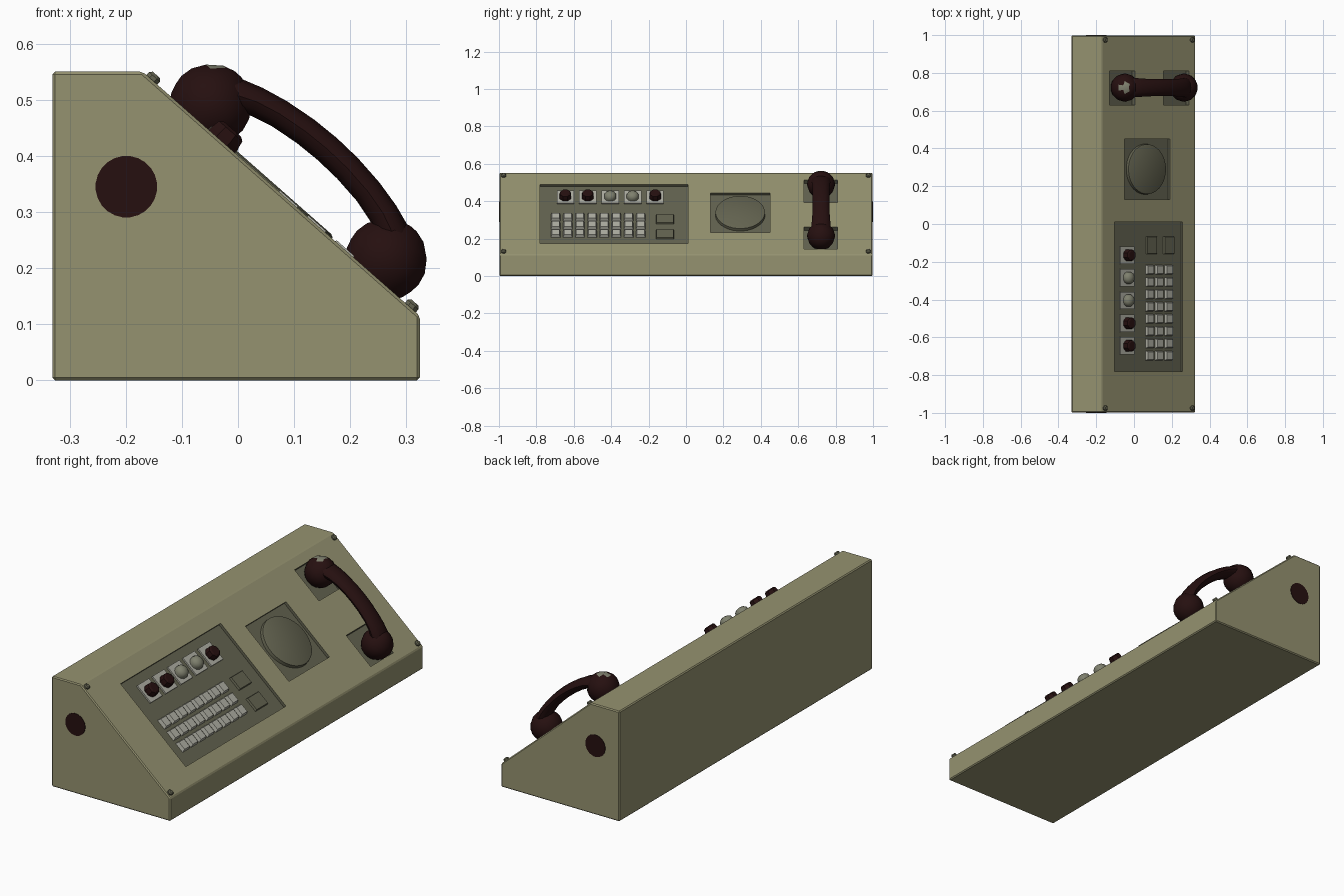
import bpy, bmesh, math
from mathutils import Matrix, Vector

if "Cube" in bpy.data.objects:
    bpy.data.objects.remove(bpy.data.objects["Cube"])


def material(name, rgb):
    m = bpy.data.materials.new(name)
    m.diffuse_color = (*rgb, 1)
    m.use_nodes = True
    m.node_tree.nodes["Principled BSDF"].inputs["Base Color"].default_value = m.diffuse_color
    return m


OLIVE = material("olive_metal", (0.30, 0.288, 0.162))
PANEL = material("dark_grey_green", (0.125, 0.125, 0.08))
MAROON = material("dark_maroon", (0.019, 0.005, 0.005))
PALE = material("pale_grey", (0.42, 0.42, 0.36))
SAGE = material("sage_grey", (0.21, 0.215, 0.155))

# Console side profile (x, z), and a frame on the sloping face:
# u runs down the slope, v along y, w out of the face
PROFILE = [(-0.331, 0), (0.324, 0), (0.324, 0.115), (-0.17, 0.55), (-0.331, 0.55)]
d = Vector((0.494, 0, -0.435)).normalized()
yv = Vector((0, 1, 0))
n = d.cross(yv)
SLOPE = Matrix.Translation((-0.17, 0, 0.55)) @ Matrix((d, yv, n)).transposed().to_4x4()
DEPTH = 0.014


def make(name, bm, mats, matrix=SLOPE, smooth=False):
    bmesh.ops.transform(bm, matrix=matrix, verts=bm.verts)
    bmesh.ops.recalc_face_normals(bm, faces=bm.faces)
    me = bpy.data.meshes.new(name)
    bm.to_mesh(me)
    bm.free()
    for m in mats:
        me.materials.append(m)
    ob = bpy.data.objects.new(name, me)
    bpy.context.collection.objects.link(ob)
    if smooth:
        bpy.ops.object.select_all(action='DESELECT')
        ob.select_set(True)
        bpy.context.view_layer.objects.active = ob
        bpy.ops.object.shade_smooth_by_angle(angle=math.radians(40))
    return ob


def box(bm, u, v, w, taper=0.0):
    """Box over the given ranges, its top inset by taper."""
    rings = []
    for z, t in ((w[0], 0), (w[1], taper)):
        rings.append([bm.verts.new(p) for p in (
            (u[0] + t, v[0] + t, z), (u[1] - t, v[0] + t, z),
            (u[1] - t, v[1] - t, z), (u[0] + t, v[1] - t, z))])
    loft(bm, rings)


def loft(bm, rings):
    k = len(rings[0])
    for a, b in zip(rings, rings[1:]):
        for i in range(k):
            j = (i + 1) % k
            bm.faces.new((a[i], a[j], b[j], b[i]))
    bm.faces.new(rings[0][::-1])
    bm.faces.new(rings[-1])


def lathe(bm, centre, profile, sides):
    """Solid of revolution about w from (radius, w) pairs."""
    loft(bm, [[bm.verts.new((centre[0] + r * math.cos(math.tau * (i + .5) / sides),
                             centre[1] + r * math.sin(math.tau * (i + .5) / sides), w))
               for i in range(sides)] for r, w in profile])


# Console body with softened edges
bm = bmesh.new()
loft(bm, [[bm.verts.new((x, y, z)) for x, z in PROFILE] for y in (-0.998, 0.998)])
body = make("console_body", bm, [OLIVE, PANEL], Matrix.Identity(4))
bev = body.modifiers.new("edge_bevel", 'BEVEL')
bev.width = 0.005
bev.segments = 1

# Recesses: key panel, speaker, two handset cradles (cut faces turn grey)
bm = bmesh.new()
for u, v, dep in (((0.09, 0.57), (-0.78, 0.01), DEPTH),
                  ((0.16, 0.48), (0.13, 0.45), DEPTH),
                  ((0.055, 0.235), (0.63, 0.81), 0.025),
                  ((0.435, 0.615), (0.63, 0.81), 0.025)):
    box(bm, u, v, (-dep, 0.05))
for f in bm.faces:
    f.material_index = 1
cutter = make("recess_cutter", bm, [OLIVE, PANEL])
cutter.hide_render = True
cutter.hide_viewport = True
cut = body.modifiers.new("recesses", 'BOOLEAN')
cut.operation = 'DIFFERENCE'
cut.solver = 'EXACT'
cut.object = cutter
cutter.hide_viewport = False
bpy.context.view_layer.update()
dg = bpy.context.evaluated_depsgraph_get()
baked = bpy.data.meshes.new_from_object(body.evaluated_get(dg))
body.modifiers.clear()
body.data = baked
bpy.data.objects.remove(cutter)

# Key grid
bm = bmesh.new()
for u in (0.345, 0.412, 0.479):
    for k in range(8):
        v = -0.242 - 0.065 * k
        box(bm, (u - 0.026, u + 0.026), (v - 0.025, v + 0.025), (-DEPTH, 0.003), 0.005)
make("keys", bm, [PALE])

# Two blank square buttons
bm = bmesh.new()
for u in (0.36, 0.481):
    box(bm, (u - 0.036, u + 0.036), (-0.16, -0.065), (-DEPTH, -0.004), 0.003)
make("square_buttons", bm, [PANEL])

# Lamp plates with three dark knobs and two domed lamps
plates, dark, light = bmesh.new(), bmesh.new(), bmesh.new()
for k in range(5):
    v = -0.645 + 0.12 * k
    box(plates, (0.135, 0.235), (v - 0.046, v + 0.046), (-DEPTH, -0.006))
    if k in (2, 3):
        lathe(light, (0.188, v), [(0.033, -0.008), (0.033, 0.006), (0.029, 0.017),
                                  (0.018, 0.026), (0.004, 0.029)], 12)
    else:
        lathe(dark, (0.188, v), [(0.033, -0.008), (0.033, 0.008), (0.03, 0.024),
                                 (0.022, 0.029)], 8)
make("lamp_plates", plates, [PALE])
make("dark_knobs", dark, [MAROON])
make("domed_lamps", light, [SAGE], smooth=True)

# Speaker disc
bm = bmesh.new()
lathe(bm, (0.318, 0.29), [(0.134, -DEPTH), (0.132, 0.002), (0.126, 0.005)], 32)
make("speaker_disc", bm, [PANEL], smooth=True)

# Corner screws
bm = bmesh.new()
for u in (0.022, 0.636):
    for v in (-0.975, 0.975):
        lathe(bm, (u, v), [(0.014, -0.004), (0.014, 0.007), (0.009, 0.012)], 8)
make("corner_screws", bm, [PANEL])

# Round plates on both ends
for side, y in (("front", -1), ("back", 1)):
    bm = bmesh.new()
    lathe(bm, (0, 0), [(0.055, 0), (0.055, 0.004)], 24)
    rot = Matrix.Rotation(math.radians(90), 4, 'X')
    make(side + "_end_disc", bm, [MAROON],
         Matrix.Translation((-0.199, 0.998 * y + 0.002, 0.345)) @ rot)

# Handset cups; the upward-facing top of the earpiece is sage
CUP = [(0.058, -0.012), (0.068, 0.005), (0.073, 0.022), (0.075, 0.04),
       (0.07, 0.062), (0.055, 0.084), (0.03, 0.103), (0.008, 0.109)]
for name, u in (("earpiece", 0.13), ("mouthpiece", 0.547)):
    bm = bmesh.new()
    lathe(bm, (u, 0.722), CUP, 14)
    cup = make(name, bm, [MAROON, SAGE], smooth=True)
    if name == "earpiece":
        for p in cup.data.polygons:
            if p.normal.z > 0.93:
                p.material_index = 1

# Curved handle: (u offset from the middle, w, half thickness, half width)
half = [(0.215, 0.058, 0.03, 0.05), (0.19, 0.077, 0.031, 0.052), (0.15, 0.094, 0.027, 0.049),
        (0.105, 0.105, 0.026, 0.046), (0.05, 0.112, 0.026, 0.045)]
path = [(-o, *r) for o, *r in half] + [(0, 0.114, 0.026, 0.045)] + half[::-1]
bm = bmesh.new()
rings = []
for i, (o, w, t, b) in enumerate(path):
    p, q = path[max(i - 1, 0)], path[min(i + 1, len(path) - 1)]
    a = math.atan2(q[1] - p[1], q[0] - p[0])
    ring = []
    for k in range(12):
        c, s = math.cos(math.tau * k / 12), math.sin(math.tau * k / 12)
        ring.append(bm.verts.new((0.338 + o - math.sin(a) * t * s, 0.722 + b * c,
                                  w + math.cos(a) * t * s)))
    rings.append(ring)
loft(bm, rings)
make("handset_handle", bm, [MAROON], smooth=True)
